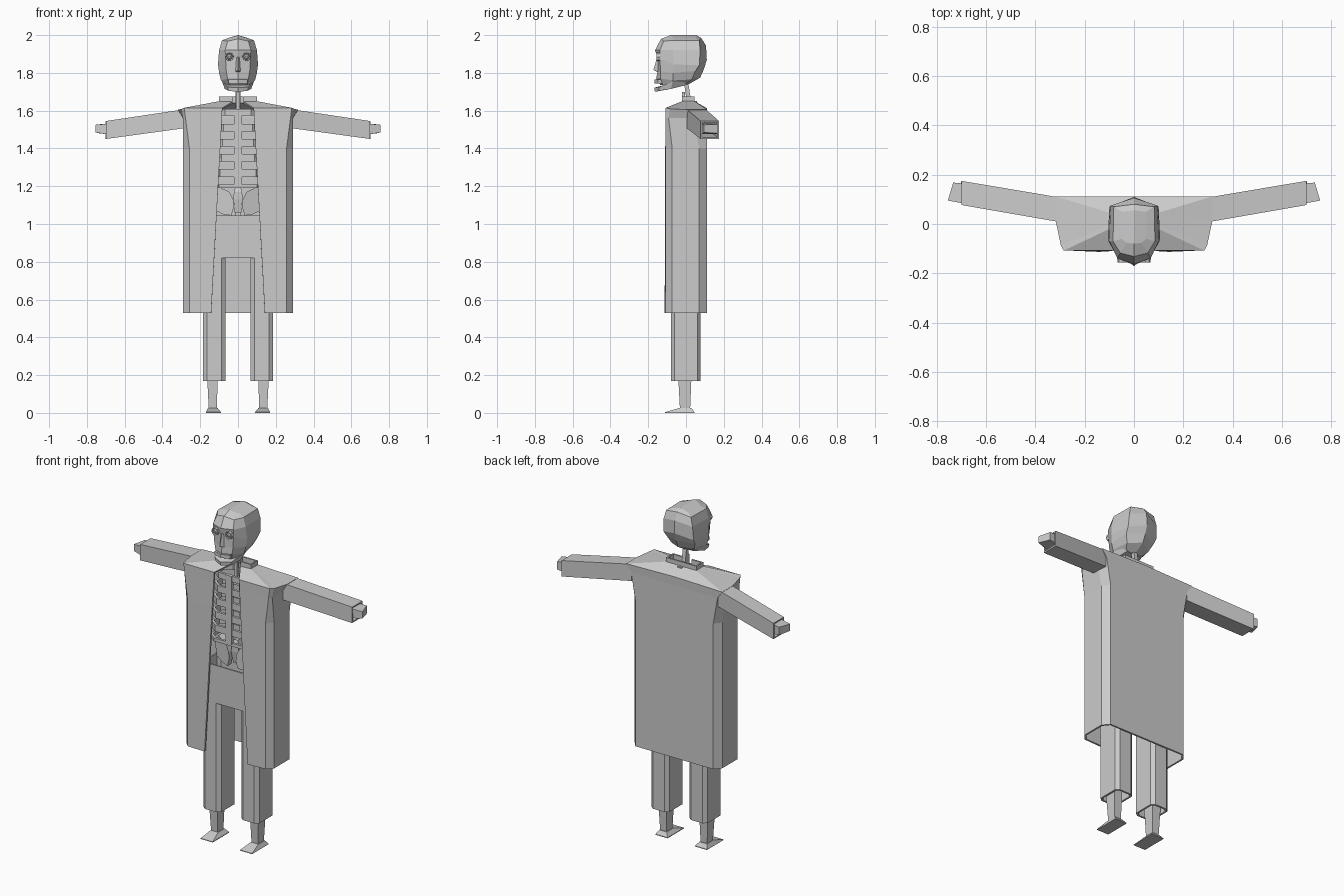
import bpy, bmesh, math
from mathutils import Vector

bone_grey = bpy.data.materials.new("plain grey")
bone_grey.diffuse_color = (0.6, 0.6, 0.6, 1)


def loft(name, rings, closed=True, caps=(True, True), wall=0, mirror=False):
    """Skin a list of rings; optional wall thickness and left/right mirror."""
    bm = bmesh.new()
    rows = [[bm.verts.new(p) for p in r] for r in rings]
    n = len(rows[0])
    for a, b in zip(rows, rows[1:]):
        for i in range(n if closed else n - 1):
            j = (i + 1) % n
            bm.faces.new((a[i], a[j], b[j], b[i]))
    if caps[0]:
        bm.faces.new(rows[0][::-1])
    if caps[1]:
        bm.faces.new(rows[-1])
    bmesh.ops.recalc_face_normals(bm, faces=bm.faces[:])
    me = bpy.data.meshes.new(name)
    bm.to_mesh(me)
    bm.free()
    me.materials.append(bone_grey)
    ob = bpy.data.objects.new(name, me)
    bpy.context.collection.objects.link(ob)
    if mirror:
        m = ob.modifiers.new("mirror", 'MIRROR')
        m.use_clip = True
        m.merge_threshold = 0.0005
    if wall:
        s = ob.modifiers.new("wall", 'SOLIDIFY')
        s.thickness = wall
        s.offset = -1
    return ob


def rect(x0, x1, y0, y1, z):
    return [(x0, y0, z), (x1, y0, z), (x1, y1, z), (x0, y1, z)]


def side_rect(x, y0, y1, z0, z1):
    return [(x, y0, z0), (x, y1, z0), (x, y1, z1), (x, y0, z1)]


def octagon(x0, x1, y0, y1, cx, cy, z):
    return [(x0 + cx, y0, z), (x1 - cx, y0, z), (x1, y0 + cy, z), (x1, y1 - cy, z),
            (x1 - cx, y1, z), (x0 + cx, y1, z), (x0, y1 - cy, z), (x0, y0 + cy, z)]


def box(name, x0, x1, y0, y1, z0, z1, mirror=False):
    return loft(name, [rect(x0, x1, y0, y1, z0), rect(x0, x1, y0, y1, z1)], mirror=mirror)


# Long open coat: rows from hem to neckline, each from front opening to back middle
def coat_row(z, edge, edge_y, side):
    return [(edge, edge_y, z), (.257, -.108, z), (side, -.073, z),
            (side, .07, z), (.257, .11, z), (0, .11, z)]


coat = [
    coat_row(.53, .142, -.113, .29),
    coat_row(1.4, .094, -.11, .29),
    [(.085, -.108, 1.56), (.278, -.108, 1.56), (.29, -.092, 1.56),
     (.292, .04, 1.56), (.285, .11, 1.56), (0, .11, 1.56)],
    [(.083, -.108, 1.615), (.285, -.108, 1.615), (.297, -.085, 1.61),
     (.318, .015, 1.605), (.318, .112, 1.605), (0, .112, 1.612)],
    [(.03, -.02, 1.647), (.1, -.02, 1.65), (.1, -.005, 1.65),
     (.1, .03, 1.65), (.1, .046, 1.65), (0, .046, 1.65)],
]
loft("coat", coat, closed=False, caps=(False, False), wall=.011, mirror=True)

# Collar: a low band open at the throat
collar = [[(.03, -.02, z), (.1, -.02, z), (.1, .046, z), (0, .046, z)] for z in (1.64, 1.675)]
loft("collar", collar, closed=False, caps=(False, False), wall=.011, mirror=True)

# Sleeves and hands
loft("sleeves", [side_rect(.285, .005, .105, 1.507, 1.607),
                 side_rect(.70, .077, .175, 1.45, 1.545)],
     caps=(False, False), wall=.012, mirror=True)
loft("hands", [side_rect(.60, .075, .15, 1.485, 1.535),
               [(.70, .085, 1.476), (.70, .165, 1.476), (.70, .165, 1.53), (.70, .085, 1.53)],
               [(.755, .095, 1.485), (.733, .168, 1.48), (.733, .168, 1.528), (.755, .095, 1.525)]],
     mirror=True)

# Trousers: open waist block with two hollow legs
loft("trouser_hips", [octagon(-.185, .185, -.08, .078, .022, .018, z) for z in (.82, 1.045)],
     caps=(True, False), wall=.01)
loft("trouser_legs", [octagon(.066, .185, -.08, .078, .022, .018, z) for z in (.17, .83)],
     caps=(False, False), wall=.012, mirror=True)

# Shin bones and wedge feet
loft("shins", [rect(.112, .155, -.032, .022, .02), rect(.108, .162, -.04, .028, .17),
               rect(.108, .162, -.04, .028, .5)], mirror=True)
loft("feet", [rect(.09, .17, -.11, .045, 0), rect(.09, .17, -.11, .045, .004),
              rect(.108, .158, -.035, .028, .026)], mirror=True)

# Rib cage: stacked bands joined by breastbone and spine
for i, (z0, z1) in enumerate([(1.19, 1.21), (1.25, 1.29), (1.33, 1.37),
                              (1.41, 1.45), (1.49, 1.53), (1.575, 1.61)]):
    w = .15 - .006 * i
    loft(f"rib_{i + 1}", [octagon(-w, w, -.085, .06, .05, .04, z) for z in (z0, z1)],
         caps=(False, False), wall=.015)
box("breastbone", -.02, .02, -.09, -.07, 1.2, 1.61)
box("spine", -.014, .014, .03, .058, 1.04, 1.65)
loft("lower_spine", [rect(-.018, .018, -.02, .03, 1.06), rect(-.024, .024, -.03, .03, 1.13),
                     rect(-.022, .022, -.03, .03, 1.17), rect(-.012, .012, -.02, .03, 1.2)])

# Flaring hip bones
hip = [(.022, 1.09), (.035, 1.045), (.075, 1.05), (.125, 1.075), (.14, 1.15), (.11, 1.20), (.045, 1.17), (.025, 1.13)]
loft("hip_bones", [[(x, -.06 + x * .3, z) for x, z in hip],
                   [(x, -.03 + x * .5, z) for x, z in hip]], mirror=True)

# Neck bones
loft("neck", [rect(-.012, .012, .008, .032, 1.62), rect(-.012, .012, -.012, .01, 1.76)])
box("neck_tendon", -.008, .008, -.02, -.005, 1.58, 1.70)

# Faceted skull: rows from jaw to crown, each from face middle round to back middle
skull = [
    [(0, -.135, 1.735), (.045, -.125, 1.735), (.066, -.08, 1.735), (.05, -.01, 1.735), (0, .015, 1.74)],
    [(0, -.158, 1.77), (.055, -.135, 1.77), (.09, -.07, 1.76), (.075, .03, 1.765), (0, .075, 1.775)],
    [(0, -.152, 1.80), (.062, -.135, 1.81), (.1, -.07, 1.80), (.095, .05, 1.81), (0, .095, 1.82)],
    [(0, -.148, 1.875), (.066, -.138, 1.875), (.106, -.065, 1.845), (.1, .07, 1.84), (0, .11, 1.87)],
    [(0, -.164, 1.92), (.068, -.138, 1.92), (.1, -.07, 1.92), (.095, .075, 1.92), (0, .106, 1.945)],
    [(0, -.132, 1.98), (.055, -.118, 1.968), (.085, -.07, 1.972), (.082, .07, 1.972), (0, .08, 1.985)],
    [(0, -.08, 2.0), (.03, -.076, 1.99), (.05, -.06, 1.985), (.05, .05, 1.985), (0, .055, 2.0)],
]
loft("skull", skull, closed=False, mirror=True)

# Lower jaw, sloping up to the hinge
loft("jaw", [[(0, -.165, 1.70), (.05, -.142, 1.705), (.07, -.08, 1.715), (.05, .0, 1.735), (0, .0, 1.735)],
             [(0, -.168, 1.722), (.055, -.142, 1.725), (.085, -.07, 1.755), (.07, .01, 1.765), (0, .01, 1.765)]],
     closed=False, mirror=True)

# Upper lip bar and nose wedge
loft("upper_lip", [[(0, -.166, z), (.05, -.148, z), (.05, -.125, z), (0, -.125, z)]
                   for z in (1.745, 1.766)], closed=False, mirror=True)
loft("nose", [[(0, -.173, 1.815), (.016, -.145, 1.805), (0, -.14, 1.80)],
              [(0, -.15, 1.89), (.008, -.145, 1.89), (0, -.14, 1.89)]], closed=False, mirror=True)


# Eye sockets as raised rims around small eyeballs
def eye_ring(r, y):
    return [(.045 + r * math.cos(a), y, 1.885 + r * math.sin(a))
            for a in (k * math.tau / 8 for k in range(8))]


loft("eye_rims", [eye_ring(.024, -.13), eye_ring(.022, -.156), eye_ring(.016, -.154),
                  eye_ring(.015, -.147)], caps=(False, False), mirror=True)
loft("eyeballs", [eye_ring(.017, -.135), eye_ring(.013, -.15), eye_ring(.006, -.155)], mirror=True)
